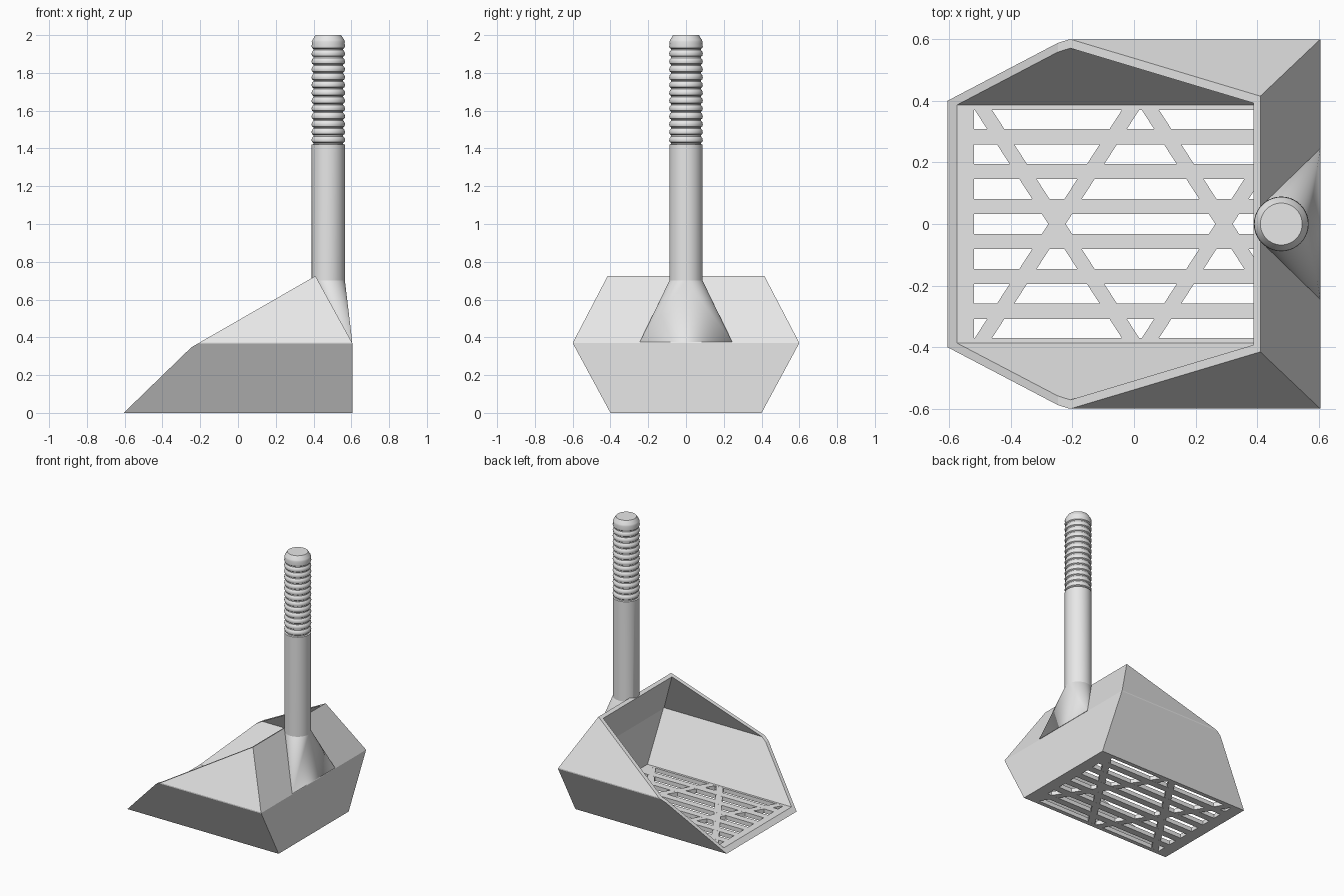
import bpy, bmesh, math
from mathutils import Vector

if "Cube" in bpy.data.objects:
    bpy.data.objects.remove(bpy.data.objects["Cube"])

grey = bpy.data.materials.new("plain_grey")
grey.diffuse_color = (0.8, 0.8, 0.8, 1)
grey.use_nodes = True
grey.node_tree.nodes["Principled BSDF"].inputs["Base Color"].default_value = grey.diffuse_color


def finish(name, bm):
    bmesh.ops.recalc_face_normals(bm, faces=bm.faces[:])
    me = bpy.data.meshes.new(name)
    bm.to_mesh(me)
    bm.free()
    me.materials.append(grey)
    ob = bpy.data.objects.new(name, me)
    bpy.context.collection.objects.link(ob)
    return ob


def cut(bm, co, no):
    """Trim away everything on the positive side of a plane and cap the hole."""
    bmesh.ops.bisect_plane(bm, geom=bm.verts[:] + bm.edges[:] + bm.faces[:],
                           plane_co=co, plane_no=no, clear_outer=True)
    rim = [e for e in bm.edges if e.is_boundary]
    if rim:
        bmesh.ops.holes_fill(bm, edges=rim, sides=0)


def block(x0, x1, y0, y1, z0, z1):
    bm = bmesh.new()
    bmesh.ops.create_cube(bm, size=1)
    for v in bm.verts:
        v.co = ((x0 + x1) / 2 + v.co.x * (x1 - x0),
                (y0 + y1) / 2 + v.co.y * (y1 - y0),
                (z0 + z1) / 2 + v.co.z * (z1 - z0))
    return bm


T, FLOOR = 0.026, 0.03
BACK_CO, BACK_NO = Vector((0.605, 0, 0.37)), Vector((0.355, 0, 0.195)).normalized()


def scoop_body(wall, floor):
    """Hexagonal scoop volume, shrunk inward by the wall and floor thickness."""
    bm = block(-1, 1, -1, 1, -0.2, 0.95)
    planes = [((0.605, 0, 0), (1, 0, 0)), (BACK_CO, BACK_NO)]
    for s in (-1, 1):
        planes += [((0, s * 0.4, 0), (0, s * 0.37, -0.2)),
                   ((0, s * 0.6, 0.37), (0, s * 0.355, 0.185)),
                   ((0, s * 0.598, 0), (0, s, 0))]
    for co, no in planes:
        n = Vector(no).normalized()
        cut(bm, Vector(co) - n * wall, n)
    cut(bm, (0, 0, floor), (0, 0, -1))
    return bm


# scoop shell with its sloped opening
bm = scoop_body(0, 0)
cut(bm, (-0.605, 0, 0), (-0.97, 0, 1))
cut(bm, (0.41, 0, 0.725), (-0.575, 0, 1))
scoop = finish("scoop_shell", bm)

# cutters: hollow interior and floor window
cutters = [finish("hollow_cutter", scoop_body(T, FLOOR)),
           finish("floor_cutter", block(-0.52, 0.52, -0.37, 0.37, -0.1, 0.1))]
for c in cutters:
    m = scoop.modifiers.new(c.name, 'BOOLEAN')
    m.operation = 'DIFFERENCE'
    m.solver = 'EXACT'
    m.object = c
    c.hide_render = True
    c.hide_set(True)

# straight floor slats
for i in range(6):
    y = (i - 2.5) * 0.1135
    finish("floor_slat", block(-0.525, 0.525, y - 0.025, y + 0.025, 0, FLOOR))

# crossed diagonal slats
for x in (-0.25, 0.292):
    for s in (-1, 1):
        bm = block(-0.028, 0.028, -0.372, 0.372, 0.0004, FLOOR - 0.0004)
        for v in bm.verts:
            v.co.x += x + s * 0.645 * v.co.y
        cut(bm, (0.53, 0, 0), (1, 0, 0))
        finish("diagonal_slat", bm)

# round handle with ridged grip, turned around its axis
HX, R = 0.478, 0.088
profile = [(0, 0.45), (R, 0.45), (R, 1.42)]
PITCH, N = 0.0415, 13
for i in range(N):
    z = 1.42 + i * PITCH
    profile += [(0.079, z + 0.003), (0.079, z + 0.009), (0.086, z + 0.014),
                (0.089, z + 0.024), (0.086, z + 0.036)]
profile += [(R, 1.965), (0.084, 1.975), (0.068, 2.0), (0, 2.0)]
bm = bmesh.new()
vs = [bm.verts.new((HX + r, 0, z)) for r, z in profile]
es = [bm.edges.new(p) for p in zip(vs, vs[1:])]
bmesh.ops.spin(bm, geom=vs + es, cent=(HX, 0, 0), axis=(0, 0, 1),
               angle=math.tau, steps=40, use_duplicate=False)
bmesh.ops.remove_doubles(bm, verts=bm.verts[:], dist=1e-4)
cut(bm, BACK_CO - BACK_NO * (T - 0.002), -BACK_NO)
handle = finish("handle", bm)

# flared socket joining the handle to the back wall
bm = bmesh.new()
for i in range(40):
    a = math.tau * i / 40
    bm.verts.new((HX + R * math.cos(a), R * math.sin(a), 0.70))
for s in (-1, 1):
    bm.verts.new((0.605, s * 0.245, 0.375))
    bm.verts.new((0.585, s * 0.22, 0.375))
hull = bmesh.ops.convex_hull(bm, input=bm.verts[:])
bmesh.ops.delete(bm, geom=[v for v in hull["geom_interior"]
                           if isinstance(v, bmesh.types.BMVert)], context='VERTS')
cut(bm, BACK_CO - BACK_NO * (T - 0.002), -BACK_NO)
socket = finish("handle_socket", bm)

for ob in (handle, socket):
    bpy.ops.object.select_all(action='DESELECT')
    ob.select_set(True)
    bpy.context.view_layer.objects.active = ob
    bpy.ops.object.shade_smooth_by_angle(angle=math.radians(35))
